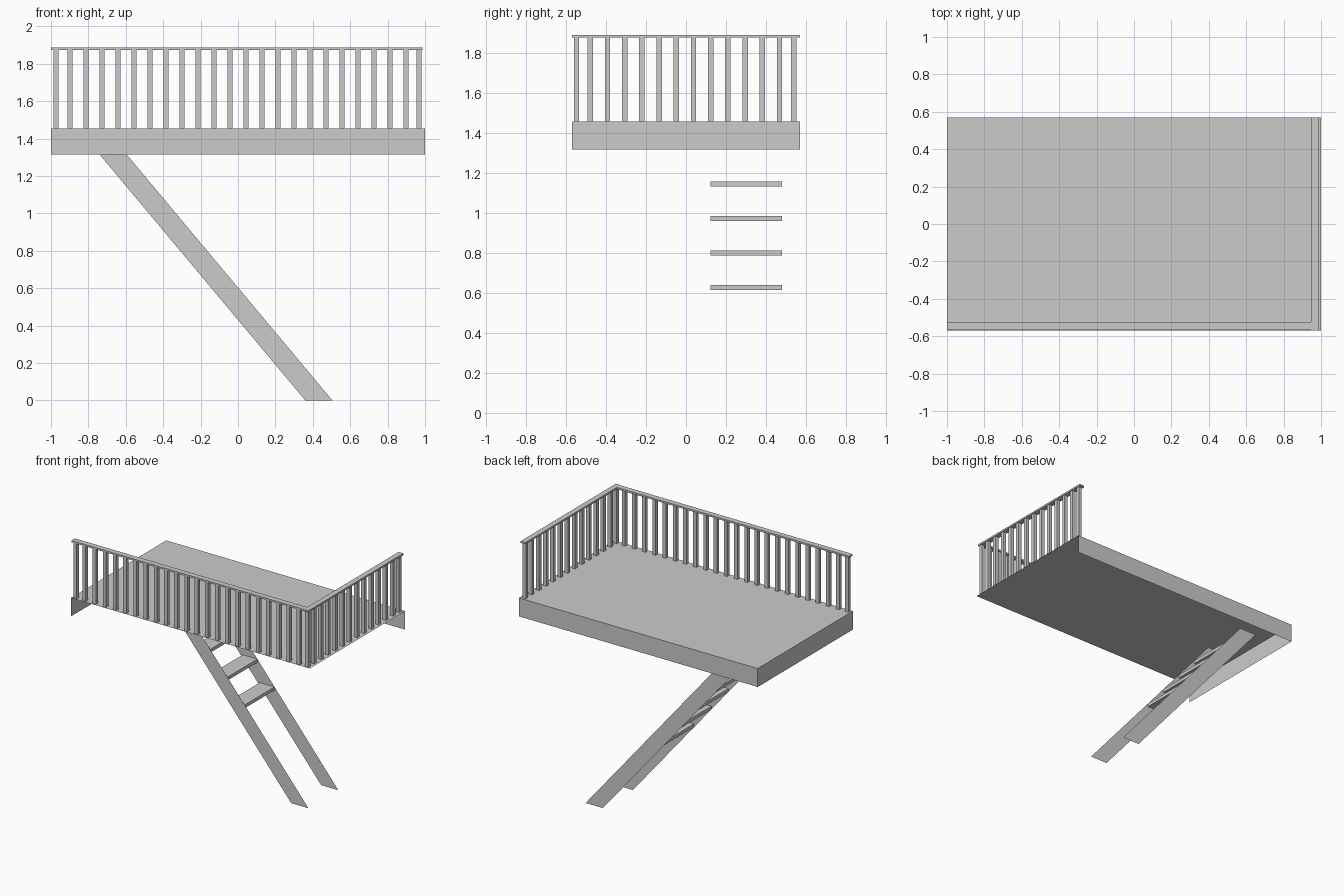
import bpy

if "Cube" in bpy.data.objects:
    bpy.data.objects.remove(bpy.data.objects["Cube"])

X, Y = 1.0, 0.57            # deck half sizes
TOP, LOW = 1.455, 1.315     # deck surface and skirt bottom
RAIL_LOW, RAIL_TOP = 1.875, 1.888


def mesh_object(name, verts, faces):
    me = bpy.data.meshes.new(name)
    me.from_pydata(verts, [], faces)
    me.update()
    ob = bpy.data.objects.new(name, me)
    bpy.context.collection.objects.link(ob)
    return ob


def sheet(name, verts):
    return mesh_object(name, verts, [(0, 1, 2, 3)])


def boxes(name, bounds):
    """One object made of axis-aligned boxes (x0, x1, y0, y1, z0, z1)."""
    verts, faces = [], []
    for x0, x1, y0, y1, z0, z1 in bounds:
        n = len(verts)
        verts += [(x, y, z) for z in (z0, z1)
                  for x, y in ((x0, y0), (x1, y0), (x1, y1), (x0, y1))]
        faces += [[n + i for i in f] for f in
                  ((3, 2, 1, 0), (4, 5, 6, 7), (0, 1, 5, 4),
                   (1, 2, 6, 5), (2, 3, 7, 6), (3, 0, 4, 7))]
    return mesh_object(name, verts, faces)


def spread(a, b, n):
    return [a + (b - a) * i / (n - 1) for i in range(n)]


# Deck: thin floor with skirts only on the back and left sides
sheet("deck_floor", [(-X, -Y, TOP), (X, -Y, TOP), (X, Y, TOP), (-X, Y, TOP)])
sheet("back_skirt", [(X, Y, LOW), (-X, Y, LOW), (-X, Y, TOP), (X, Y, TOP)])
sheet("left_skirt", [(-X, Y, LOW), (-X, -Y, LOW), (-X, -Y, TOP), (-X, Y, TOP)])

# Balusters along the front and right edges, end posts set closer
h = 0.0135
RX, RY = 0.968, -0.547
front_x = [-0.973] + spread(-0.898, 0.898, 22) + [RX]
side_y = spread(-0.478, 0.467, 12) + [0.539]
boxes("front_balusters", [(x - h, x + h, RY - h, RY + h, TOP, RAIL_LOW) for x in front_x])
boxes("right_balusters", [(RX - h, RX + h, y - h, y + h, TOP, RAIL_LOW) for y in side_y])

# Handrails
boxes("front_handrail", [(-X, 0.946, -0.566, -0.524, RAIL_LOW, RAIL_TOP)])
boxes("right_handrail", [(0.946, 0.987, -Y, Y, RAIL_LOW, RAIL_TOP)])

# Ladder: two thin slanted stringers
S0, S1 = 0.122, 0.48
for name, y in (("front_stringer", S0), ("back_stringer", S1)):
    sheet(name, [(0.36, y, 0), (0.505, y, 0), (-0.595, y, LOW), (-0.74, y, LOW)])

# Ladder treads follow the stringer slope
treads = []
for i in range(4):
    z = 0.614 + 0.172 * i
    x = -0.154 - 0.144 * i
    treads.append((x, x + 0.124, S0, S1, z, z + 0.025))
boxes("ladder_treads", treads)
